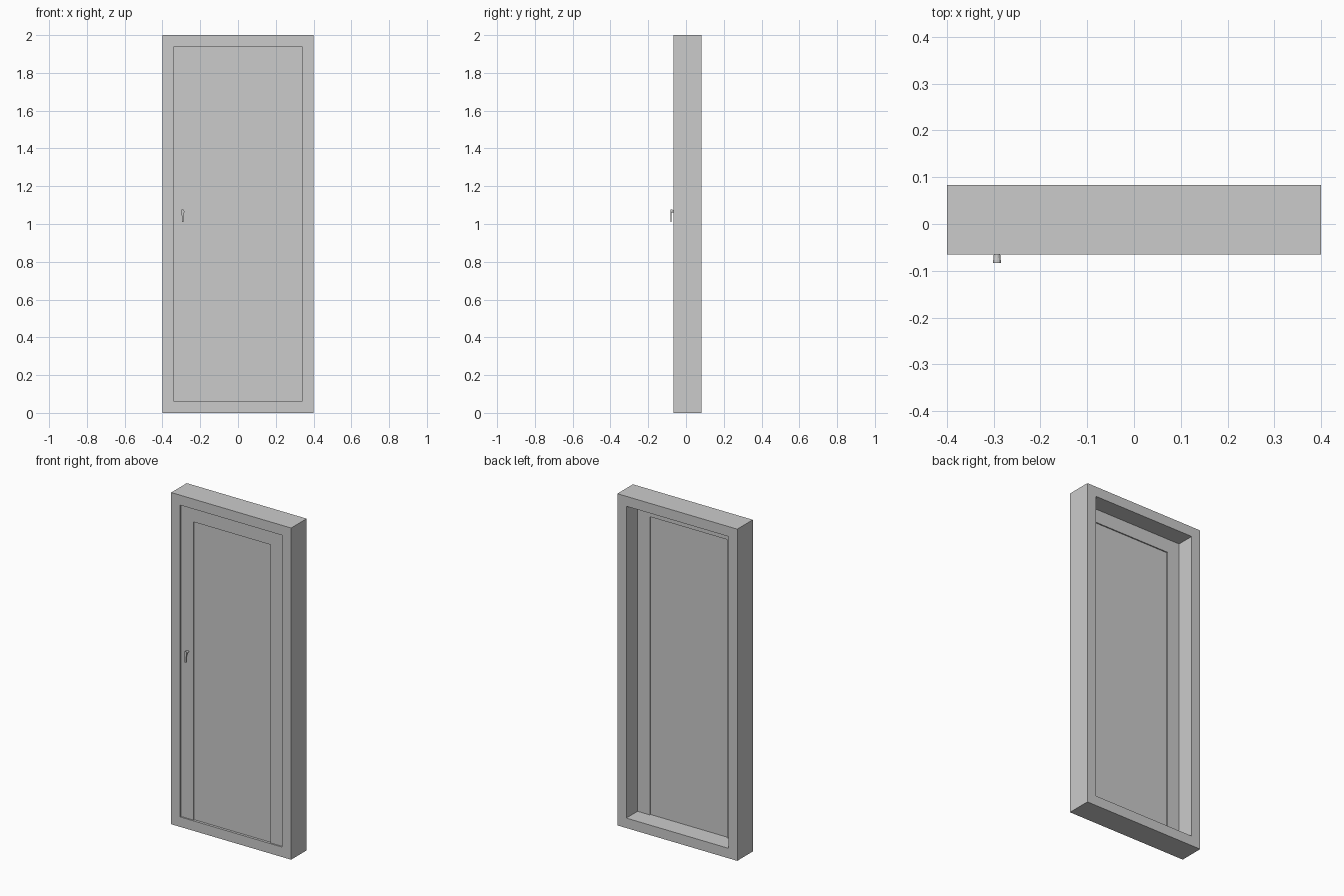
import bpy, bmesh, math
from mathutils import Matrix

if "Cube" in bpy.data.objects:
    bpy.data.objects.remove(bpy.data.objects["Cube"])


def finish(name, bm):
    bmesh.ops.recalc_face_normals(bm, faces=bm.faces)
    mesh = bpy.data.meshes.new(name)
    bm.to_mesh(mesh)
    bm.free()
    obj = bpy.data.objects.new(name, mesh)
    bpy.context.collection.objects.link(obj)
    return obj


def prism(name, pts, y0, y1):
    """Extrude an x-z outline from y0 to y1."""
    bm = bmesh.new()
    face = bm.faces.new([bm.verts.new((x, y0, z)) for x, z in pts])
    new = bmesh.ops.extrude_face_region(bm, geom=[face])["geom"]
    verts = [v for v in new if isinstance(v, bmesh.types.BMVert)]
    bmesh.ops.translate(bm, verts=verts, vec=(0, y1 - y0, 0))
    return finish(name, bm)


def rect(hw, z0, z1):
    return [(-hw, z0), (hw, z0), (hw, z1), (-hw, z1)]


def ring(name, outer, inner, y0, y1):
    """Closed frame between two outlines."""
    bm = bmesh.new()
    loops = [[bm.verts.new((x, y, z)) for x, z in pts]
             for pts, y in ((outer, y0), (outer, y1), (inner, y1), (inner, y0))]
    n = len(outer)
    for k in range(4):
        a, b = loops[k], loops[(k + 1) % 4]
        for i in range(n):
            j = (i + 1) % n
            bm.faces.new((a[i], a[j], b[j], b[i]))
    return finish(name, bm)


# Outer frame
ring("door_frame", rect(0.40, 0, 2), rect(0.34, 0.06, 1.94), -0.065, 0.083)

# Door leaf: stiles and top rail around a shallow recessed panel
w, p, bottom, top, p_top = 0.34, 0.258, 0.06, 1.94, 1.858
prism("leaf_stiles_and_rail",
      [(-w, bottom), (-p, bottom), (-p, p_top), (p, p_top),
       (p, bottom), (w, bottom), (w, top), (-w, top)], -0.057, -0.024)
prism("leaf_panel", rect(p, bottom, p_top), -0.050, -0.031)

# Handle lever: rounded head tapering to a narrow grip
hx, hz, r = -0.293, 1.068, 0.009
head = [(hx + r * math.cos(a), hz + r * math.sin(a))
        for a in (math.radians(t) for t in range(0, 181, 30))]
prism("handle_lever",
      head + [(hx - 0.008, 1.055), (hx - 0.0045, 1.044), (hx - 0.0045, 1.01),
              (hx + 0.0045, 1.01), (hx + 0.0045, 1.044), (hx + 0.008, 1.055)],
      -0.083, -0.077)

# Handle neck joining the lever to the leaf
bm = bmesh.new()
bmesh.ops.create_cone(bm, cap_ends=True, segments=12, radius1=0.006, radius2=0.008,
                      depth=0.022,
                      matrix=Matrix.Translation((hx, -0.067, hz)) @
                      Matrix.Rotation(math.radians(90), 4, 'X'))
finish("handle_neck", bm)
